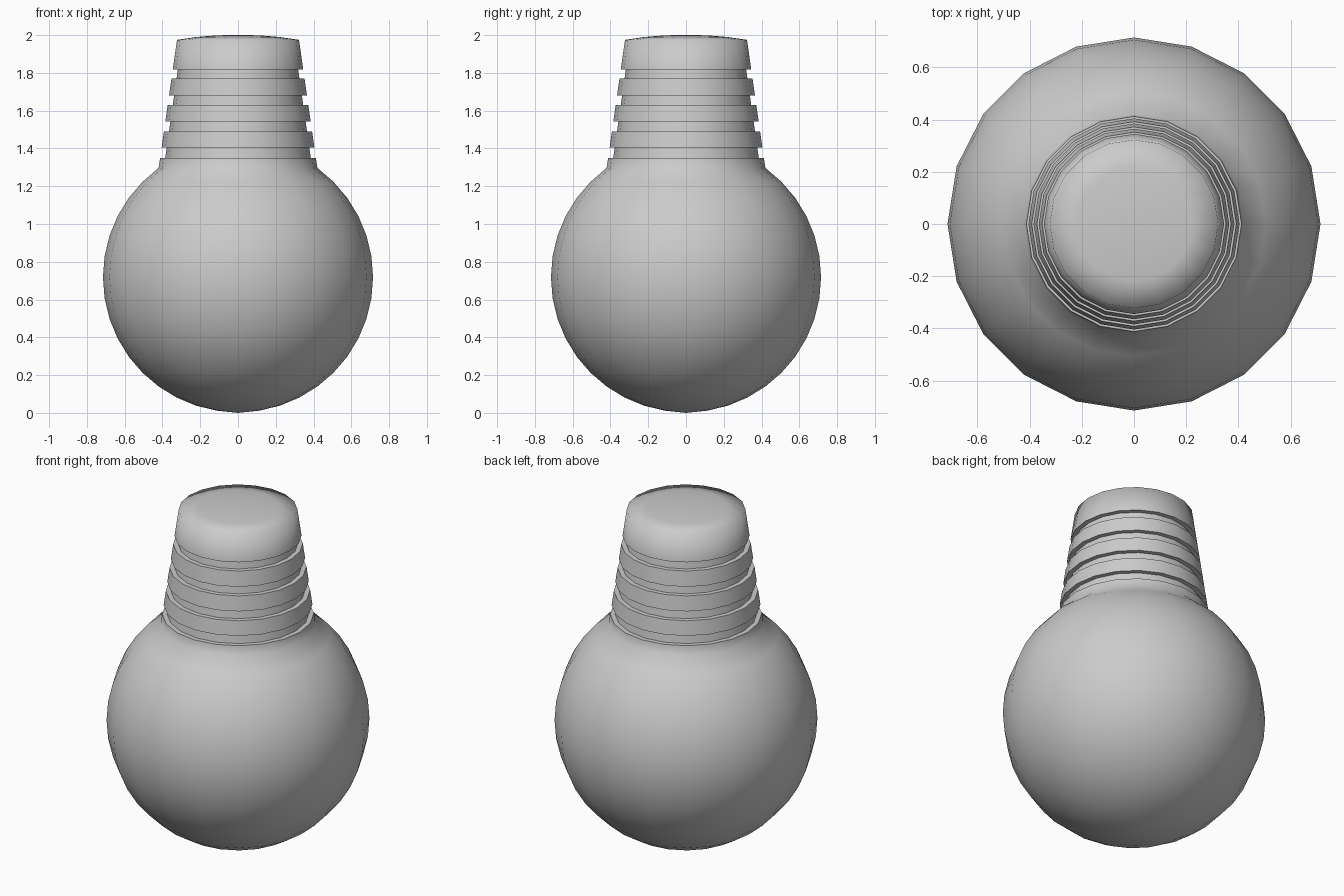
import bpy, bmesh, math

if "Cube" in bpy.data.objects:
    bpy.data.objects.remove(bpy.data.objects["Cube"])

SEGMENTS = 20
R, CZ = 0.715, 0.718


def lathe(name, profile, smooth_angle):
    """Revolve (radius, z) points, running bottom to top, about the z axis."""
    bm = bmesh.new()
    rings = []
    for r, z in profile:
        if r == 0:
            rings.append([bm.verts.new((0, 0, z))] * SEGMENTS)
        else:
            rings.append([bm.verts.new((r * math.cos(a), r * math.sin(a), z))
                          for a in (i * math.tau / SEGMENTS for i in range(SEGMENTS))])
    for low, high in zip(rings, rings[1:]):
        for i in range(SEGMENTS):
            j = (i + 1) % SEGMENTS
            corners = dict.fromkeys((low[i], low[j], high[j], high[i]))
            bm.faces.new(list(corners))
    bmesh.ops.recalc_face_normals(bm, faces=bm.faces)
    mesh = bpy.data.meshes.new(name)
    bm.to_mesh(mesh)
    bm.free()
    obj = bpy.data.objects.new(name, mesh)
    bpy.context.collection.objects.link(obj)
    bpy.context.view_layer.objects.active = obj
    obj.select_set(True)
    bpy.ops.object.shade_smooth_by_angle(angle=math.radians(smooth_angle))
    return obj


def taper(z):
    """Outer radius of the tapering screw base."""
    return 0.323 + (1.975 - z) * 0.143


# Round glass, from the bottom pole up to the neck
profile = [(0, 0)]
for i in range(1, 17):
    a = math.radians(9 * i)
    profile.append((R * math.sin(a), CZ - R * math.cos(a)))

# Stepped screw base: four grooves cut into the taper
for i in range(4):
    low, high = 1.35 + 0.14 * i, 1.405 + 0.138 * i
    profile += [(taper(low), low), (taper(low) - 0.027, low),
                (taper(high) - 0.027, high), (taper(high), high)]

# Slightly domed end cap
profile += [(0.323, 1.975), (0.22, 1.99), (0.11, 1.999), (0, 2.0)]

lathe("light_bulb", profile, 76)
